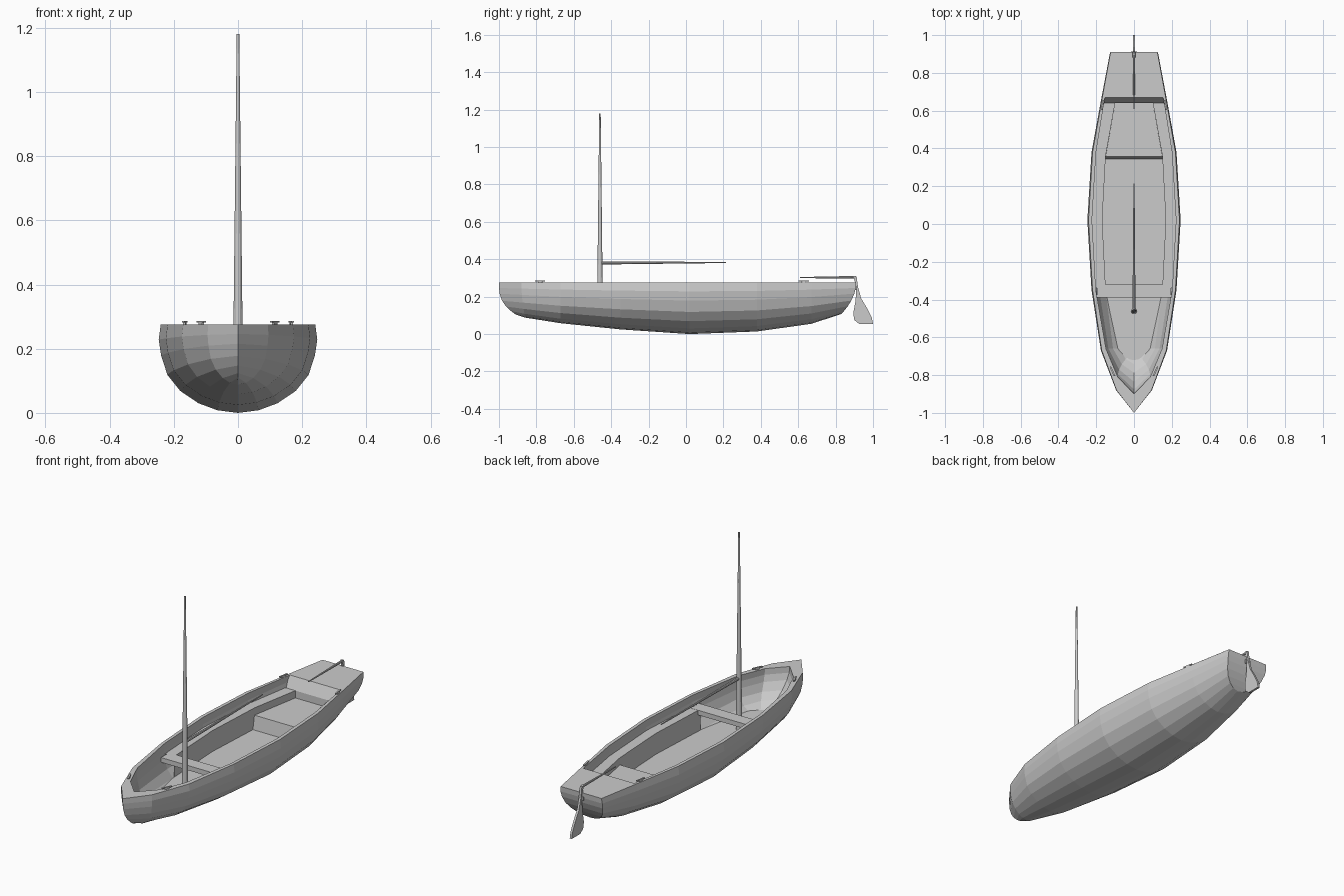
import bpy, bmesh, math
from mathutils import Vector

if "Cube" in bpy.data.objects:
    bpy.data.objects.remove(bpy.data.objects["Cube"])

TOP, BENCH, FLOOR = 0.275, 0.215, 0.10


def finish(name, bm, normals=True):
    bmesh.ops.remove_doubles(bm, verts=bm.verts, dist=1e-4)
    if normals:
        bmesh.ops.recalc_face_normals(bm, faces=bm.faces)
    me = bpy.data.meshes.new(name)
    bm.to_mesh(me)
    bm.free()
    ob = bpy.data.objects.new(name, me)
    bpy.context.collection.objects.link(ob)
    return ob


def add_loft(bm, rows):
    grid = [[bm.verts.new(p) for p in r] for r in rows]
    for a, b in zip(grid, grid[1:]):
        for i in range(len(a) - 1):
            bm.faces.new((a[i], a[i + 1], b[i + 1], b[i]))


def strip(pts):
    """Rows spanning the boat from (half width, y, z) points."""
    return [[(-w, y, z), (w, y, z)] for w, y, z in pts]


def spar(name, a, b, r1, r2, sides=10):
    a, b = Vector(a), Vector(b)
    bm = bmesh.new()
    bmesh.ops.create_cone(bm, cap_ends=True, segments=sides, radius1=r1,
                          radius2=r2, depth=(b - a).length)
    bm.transform((b - a).to_track_quat('Z', 'Y').to_matrix().to_4x4())
    bmesh.ops.translate(bm, verts=bm.verts, vec=(a + b) / 2)
    return finish(name, bm)


def box(name, loc, size, turn=0):
    bm = bmesh.new()
    bmesh.ops.create_cube(bm, size=1)
    bmesh.ops.scale(bm, verts=bm.verts, vec=size)
    ob = finish(name, bm)
    ob.location = loc
    ob.rotation_euler.z = turn
    return ob


# Half cross-section of the hull, from rim to keel (fractions of width, height)
SECTION = [(.975, 1), (1, .83), (.97, .65), (.89, .43), (.73, .25),
           (.5, .11), (.26, .03), (0, 0)]


def station(y, w, keel, rake=0, power=2):
    half = [(w * px, y + rake * (1 - pz) ** power, keel + (TOP - keel) * pz)
            for px, pz in SECTION]
    return half + [(-x, yy, z) for x, yy, z in half[-2::-1]]


outer = [station(-1, 0, .105, .09, 3), station(-.88, .095, .088, .02),
         station(-.67, .175, .058), station(-.35, .225, .025),
         station(.02, .247, 0), station(.38, .225, .014),
         station(.67, .172, .055), station(.91, .127, .107, -.08)]
inner = [station(-.9, 0, .09, .2), station(-.81, .088, .08, .12),
         station(-.66, .152, .07), station(-.35, .207, .04),
         station(.02, .228, .02), station(.38, .206, .03),
         station(.67, .158, .065)]

# Outer hull skin with transom bands
bm = bmesh.new()
add_loft(bm, outer)
stern, n = outer[-1], len(SECTION)
add_loft(bm, [[stern[i], stern[-1 - i]] for i in range(n - 1)])
v = [bm.verts.new(p) for p in (stern[n - 2], stern[n - 1], stern[n])]
bm.faces.new(v)
finish("hull", bm)

# Inner planking, cut off at the floor
bm = bmesh.new()
add_loft(bm, inner)
bmesh.ops.bisect_plane(bm, geom=bm.verts[:] + bm.edges[:] + bm.faces[:],
                       plane_co=(0, 0, FLOOR - .005), plane_no=(0, 0, 1),
                       clear_inner=True)
bmesh.ops.reverse_faces(bm, faces=bm.faces)
finish("inner_planking", bm, False)

# Rim along both sides
bm = bmesh.new()
for i in (0, -1):
    add_loft(bm, [[o[i], q[i]] for o, q in zip(outer, inner)])
finish("rim", bm)

# Stern deck and the sloped bulkhead in front of it
bm = bmesh.new()
add_loft(bm, strip([(.155, .64, BENCH), (.16, .67, TOP),
                    (.168, .67, TOP), (.124, .91, TOP)]))
finish("stern_deck", bm)

# Floor with raised stern part
bm = bmesh.new()
add_loft(bm, strip([(0, -.74, FLOOR), (.09, -.66, FLOOR), (.15, -.35, FLOOR),
                    (.182, .02, FLOOR), (.155, .345, FLOOR),
                    (.15, .357, .175), (.1, .64, .175), (.1, .64, BENCH)]))
finish("floor", bm)

# Side benches: top and inner wall
bm = bmesh.new()
bench = [(-.34, .206, .15), (.02, .228, .168), (.36, .206, .15),
         (.64, .16, .1)]
for s in (-1, 1):
    add_loft(bm, [[(s * wo, y, BENCH), (s * wi, y, BENCH), (s * wi, y, FLOOR)]
                  for y, wo, wi in bench])
finish("side_benches", bm)

# Front cross seat
box("front_seat", (0, -.355, BENCH - .012), (.39, .07, .026))

# Mast and boom
spar("mast", (0, -.46, FLOOR), (0, -.46, 1.18), .016, .004, 12)
spar("boom", (0, -.455, .38), (0, .215, .383), .008, .003, 8)

# Rudder blade, cut from a side profile
profile = [(.895, .312), (.912, .308), (.92, .25), (.937, .19), (.97, .135),
           (.993, .09), (1, .055), (.925, .055), (.9, .075), (.894, .11),
           (.905, .17), (.91, .22), (.905, .27)]
bm = bmesh.new()
face = bm.faces.new([bm.verts.new((-.006, y, z)) for y, z in profile])
ext = bmesh.ops.extrude_face_region(bm, geom=[face])
bmesh.ops.translate(bm, vec=(.012, 0, 0),
                    verts=[g for g in ext['geom']
                           if isinstance(g, bmesh.types.BMVert)])
finish("rudder", bm)

# Tiller and rudder hinge
spar("tiller", (0, .91, .304), (0, .61, .302), .007, .003, 8)
box("rudder_hinge", (0, .907, .245), (.03, .014, .02))

# Mooring cleats on the rim
for s in (-1, 1):
    for end, x, y, turn in (("bow", .114, -.78, -.42), ("stern", .166, .63, .18)):
        box(f"{end}_cleat_base", (s * x, y, .277), (.008, .024, .012), s * turn)
        box(f"{end}_cleat_bar", (s * x, y, .284), (.008, .055, .006), s * turn)
